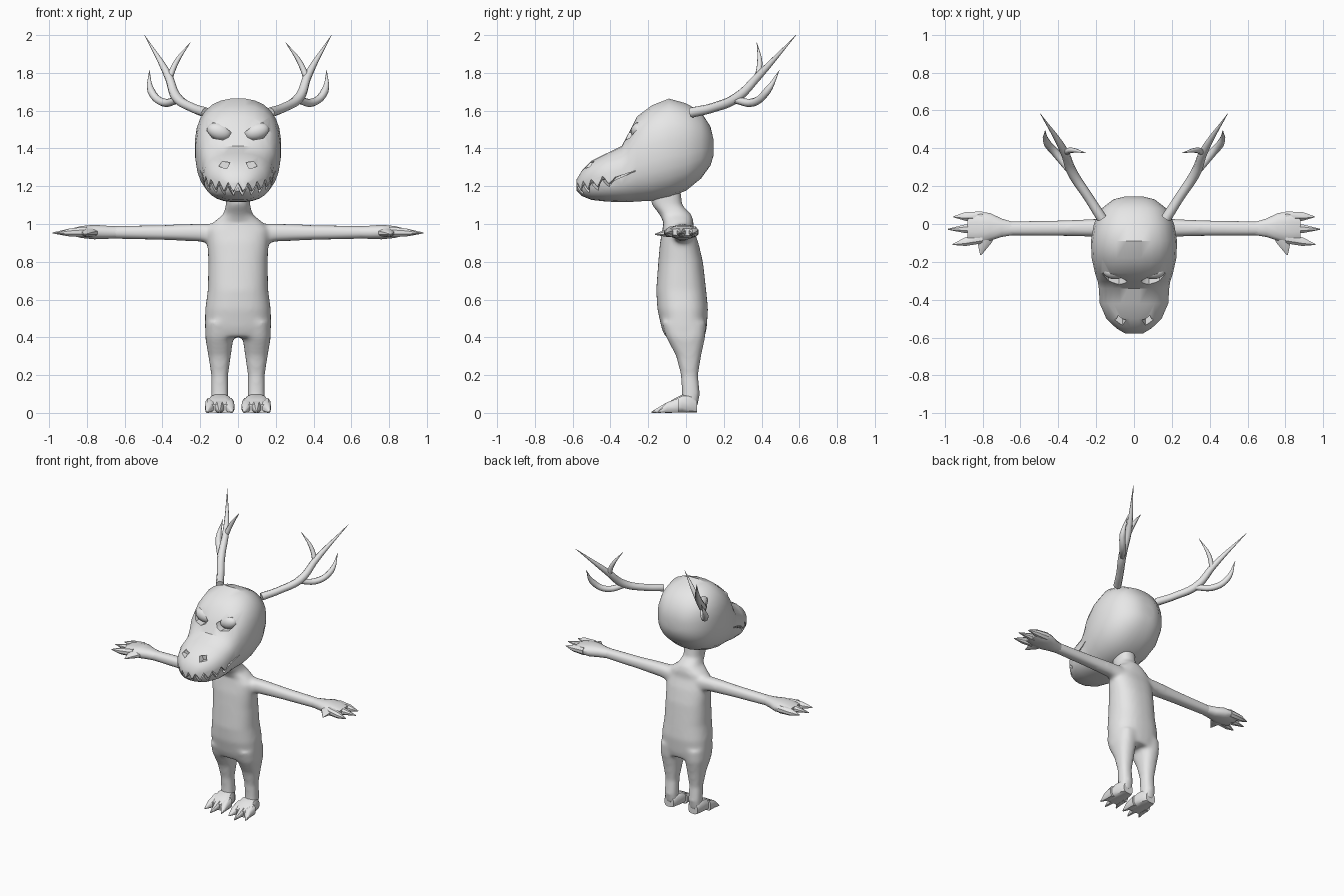
import bpy, bmesh, math
from mathutils import Vector

cube = bpy.data.objects.get("Cube")
if cube:
    bpy.data.objects.remove(cube, do_unlink=True)

grey = bpy.data.materials.new("plain grey")
grey.use_nodes = True
grey.diffuse_color = (0.8, 0.8, 0.8, 1)
grey.node_tree.nodes["Principled BSDF"].inputs["Base Color"].default_value = (0.8, 0.8, 0.8, 1)


def loft(bm, axis, rows, n=20, power=2.4, sx=1):
    """Rounded rings along an axis; each row is position, u min, u max, v min, v max."""
    rings = []
    for a, u0, u1, v0, v1 in rows:
        ring = []
        for i in range(n):
            t = 2 * math.pi * (i + 0.5) / n
            c, s = math.cos(t), math.sin(t)
            u = (u0 + u1) / 2 + (u1 - u0) / 2 * math.copysign(abs(c) ** (2 / power), c)
            v = (v0 + v1) / 2 + (v1 - v0) / 2 * math.copysign(abs(s) ** (2 / power), s)
            x, y, z = [(a, u, v), (u, a, v), (u, v, a)][axis]
            ring.append(bm.verts.new((sx * x, y, z)))
        rings.append(ring)
    skin(bm, rings)


def skin(bm, rings):
    n = len(rings[0])
    for r, q in zip(rings, rings[1:]):
        for i in range(n):
            j = (i + 1) % n
            bm.faces.new((r[i], r[j], q[j], q[i]))
    bm.faces.new(rings[0])
    bm.faces.new(rings[-1])


def prism(bm, outline, x, z, y0, y1, sx):
    skin(bm, [[bm.verts.new((sx * (x + px), y, z + pz)) for px, pz in outline] for y in (y0, y1)])


def finish(bm, name):
    bmesh.ops.recalc_face_normals(bm, faces=bm.faces)
    mesh = bpy.data.meshes.new(name)
    bm.to_mesh(mesh)
    bm.free()
    ob = bpy.data.objects.new(name, mesh)
    bpy.context.collection.objects.link(ob)
    mesh.materials.append(grey)
    return ob


def activate(ob):
    bpy.ops.object.select_all(action='DESELECT')
    ob.select_set(True)
    bpy.context.view_layer.objects.active = ob


def apply_all(ob):
    activate(ob)
    for m in list(ob.modifiers):
        bpy.ops.object.modifier_apply(modifier=m.name)


def smooth(ob, degrees):
    activate(ob)
    bpy.ops.object.shade_smooth_by_angle(angle=math.radians(degrees))


# Torso and neck, with legs and arms blended in
bm = bmesh.new()
torso = [(.40, .165, -.11, .10), (.45, .176, -.13, .11), (.55, .174, -.152, .117),
         (.65, .16, -.158, .107), (.80, .157, -.147, .09), (.90, .162, -.138, .066),
         (.97, .165, -.125, .04), (1.01, .13, -.12, .04), (1.05, .078, -.14, .03),
         (1.10, .064, -.18, -.02), (1.2, .064, -.2, -.03)]
loft(bm, 2, [(z, -w, w, f, b) for z, w, f, b in torso], 28)
for side in (1, -1):
    loft(bm, 2, [(.48, .02, .172, -.13, .107), (.40, .024, .174, -.105, .102),
                 (.30, .038, .157, -.052, .08), (.20, .052, .142, -.027, .064),
                 (.10, .05, .143, -.022, .074), (.03, .05, .143, -.03, .06)], sx=side)
    loft(bm, 0, [(.08, -.08, .035, .88, 1.0), (.20, -.068, .027, .907, 1.002),
                 (.40, -.063, .019, .915, .995), (.69, -.062, .014, .922, .99)], sx=side)
body = finish(bm, "body")
remesh = body.modifiers.new("blend", 'REMESH')
remesh.mode = 'VOXEL'
remesh.voxel_size = 0.012
soften = body.modifiers.new("soften", 'SMOOTH')
soften.factor = 0.5
soften.iterations = 10
apply_all(body)
smooth(body, 60)

# Head with a long muzzle
bm = bmesh.new()
skull = [(.145, .05, 1.36, 1.45), (.13, .11, 1.31, 1.515), (.08, .175, 1.24, 1.595),
         (0, .213, 1.175, 1.64), (-.09, .229, 1.14, 1.665), (-.18, .225, 1.122, 1.63),
         (-.26, .207, 1.118, 1.57), (-.305, .192, 1.115, 1.48), (-.34, .187, 1.115, 1.415),
         (-.42, .182, 1.118, 1.375), (-.50, .147, 1.127, 1.335), (-.55, .095, 1.147, 1.285),
         (-.58, .045, 1.175, 1.235)]
loft(bm, 1, [(y, -w, w, lo, hi) for y, w, lo, hi in skull], 28, 2.45)
head = finish(bm, "head")

# Cutter for eye sockets, nostrils and the jagged mouth
bm = bmesh.new()
socket = [(-.065, -.005), (-.03, .022), (.03, .048), (.06, .045),
          (.066, .005), (.035, -.036), (-.02, -.045), (-.05, -.03)]
nostril = [(-.03, .015), (.012, .022), (.03, -.005), (-.012, -.018)]
for side in (1, -1):
    prism(bm, socket, .1, 1.49, -.42, -.255, side)
    prism(bm, nostril, .072, 1.31, -.62, -.485, side)
rings = []
steps = 26
for i in range(steps + 1):
    t = 1.8 * (2 * i / steps - 1)
    jag = (.024 if i % 2 else -.024) if abs(t) < 1.25 else 0
    mid = 1.183 + .03 * t * t + jag
    half = .011 * (1 - (abs(t) / 1.95) ** 3)
    rings.append([bm.verts.new((.19 * k * math.sin(t), -.33 - .25 * k * math.cos(t), mid + h))
                  for k, h in ((.84, -half), (.84, half), (1.3, half), (1.3, -half))])
skin(bm, rings)
cutter = finish(bm, "face_cutter")
cutter.hide_render = True
cut = head.modifiers.new("face", 'BOOLEAN')
cut.operation = 'DIFFERENCE'
cut.solver = 'EXACT'
cut.object = cutter
apply_all(head)
bpy.data.objects.remove(cutter, do_unlink=True)
smooth(head, 35)

for side, label in ((1, "left"), (-1, "right")):
    # Eyeball inside its socket
    bpy.ops.mesh.primitive_uv_sphere_add(segments=20, ring_count=12, radius=1)
    eye = bpy.context.object
    eye.name = label + "_eye"
    eye.scale = (.066, .042, .045)
    eye.location = (side * .1, -.25, 1.49)
    eye.rotation_euler = (0, -side * .3, 0)
    eye.data.materials.append(grey)
    smooth(eye, 60)

    # Hand: palm, three pointed fingers and a thumb
    bm = bmesh.new()
    loft(bm, 0, [(.64, -.06, .012, .924, .988), (.70, -.07, .03, .92, .992),
                 (.76, -.09, .06, .918, .997), (.83, -.1, .068, .925, .99),
                 (.88, -.088, .055, .938, .977)], 12, sx=side)
    for y, tip_y, tip_x in ((.042, .038, .955), (-.022, -.028, .983), (-.078, -.108, .958)):
        mid = (y + tip_y) / 2
        loft(bm, 0, [(.80, y - .026, y + .026, .928, .988), (.89, mid - .025, mid + .025, .932, .978),
                     (tip_x, tip_y - .003, tip_y + .003, .95, .955)], 8, 2, side)
    loft(bm, 1, [(-.04, .72, .83, .925, .985), (-.10, .75, .83, .93, .975),
                 (-.165, .807, .813, .942, .948)], 8, 2, side)
    smooth(finish(bm, label + "_hand"), 40)

    # Foot: flat sole and three pointed toes
    bm = bmesh.new()
    loft(bm, 1, [(.058, .06, .135, 0, .07), (.03, .045, .148, 0, .1), (-.02, .035, .155, 0, .098),
                 (-.07, .025, .165, 0, .072), (-.11, .03, .16, 0, .045)], 12, 3.2, side)
    for x, tip_x, tip_y in ((.045, .03, -.15), (.098, .098, -.182), (.148, .166, -.148)):
        loft(bm, 1, [(-.04, x - .026, x + .026, 0, .08), (-.1, x - .027, x + .027, 0, .058),
                     (tip_y, tip_x - .004, tip_x + .004, 0, .008)], 8, 2.6, side)
    smooth(finish(bm, label + "_foot"), 40)

    # Antler: main beam and two tines, tapering to points
    curve = bpy.data.curves.new(label + "_antler", 'CURVE')
    curve.dimensions = '3D'
    curve.bevel_depth = 1
    curve.bevel_resolution = 2
    curve.resolution_u = 6
    curve.use_fill_caps = True
    beam = [(.17, .03, 1.59, .027), (.24, .14, 1.615, .025), (.325, .27, 1.67, .027),
            (.37, .385, 1.785, .022), (.495, .583, 2.0, .001)]
    outer_tine = [(.31, .25, 1.66, .02), (.40, .36, 1.645, .022),
                  (.46, .43, 1.705, .02), (.47, .495, 1.815, .001)]
    inner_tine = [(.365, .38, 1.77, .018), (.325, .39, 1.86, .014), (.253, .375, 1.96, .001)]
    for path in (beam, outer_tine, inner_tine):
        spline = curve.splines.new('BEZIER')
        spline.bezier_points.add(len(path) - 1)
        for p, (x, y, z, r) in zip(spline.bezier_points, path):
            p.co = Vector((side * x, y, z))
            p.radius = r
            p.handle_left_type = p.handle_right_type = 'AUTO'
    curve.materials.append(grey)
    antler = bpy.data.objects.new(label + "_antler", curve)
    bpy.context.collection.objects.link(antler)
    activate(antler)
    bpy.ops.object.convert(target='MESH')
    smooth(bpy.context.object, 50)
